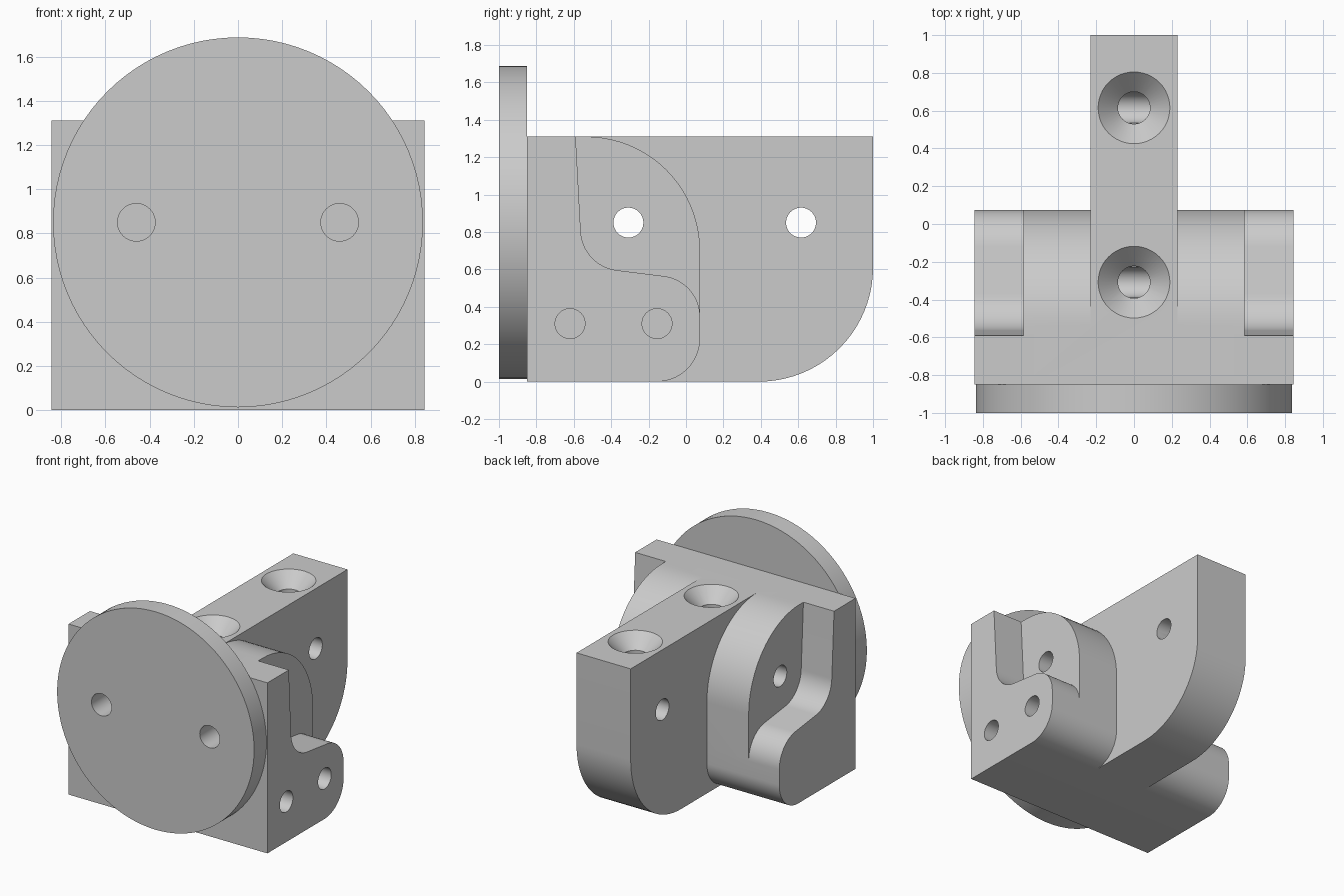
import bpy, bmesh, math
from mathutils import Vector, Matrix

cube = bpy.data.objects.get("Cube")
if cube:
    bpy.data.objects.remove(cube, do_unlink=True)

grey = bpy.data.materials.new("plain grey")
grey.use_nodes = True
COLOR = (0.6, 0.6, 0.6, 1)
grey.diffuse_color = COLOR
grey.node_tree.nodes["Principled BSDF"].inputs["Base Color"].default_value = COLOR


def make_object(name, bm):
    bmesh.ops.recalc_face_normals(bm, faces=bm.faces[:])
    mesh = bpy.data.meshes.new(name)
    bm.to_mesh(mesh)
    bm.free()
    mesh.materials.append(grey)
    ob = bpy.data.objects.new(name, mesh)
    bpy.context.collection.objects.link(ob)
    return ob


def rounded(corners, steps=20):
    """Turn (y, z, radius) corners into an outline with tangent arcs."""
    pts = []
    for i, (y, z, r) in enumerate(corners):
        p = Vector((y, z))
        if r == 0:
            pts.append(p)
            continue
        a = (Vector(corners[i - 1][:2]) - p).normalized()
        b = (Vector(corners[(i + 1) % len(corners)][:2]) - p).normalized()
        half = a.angle(b) / 2
        centre = p + (a + b).normalized() * (r / math.sin(half))
        start = p + a * (r / math.tan(half)) - centre
        end = p + b * (r / math.tan(half)) - centre
        sweep = start.angle(end)
        for k in range(steps + 1):
            t = k / steps
            pts.append(centre + (start * math.sin((1 - t) * sweep)
                                 + end * math.sin(t * sweep)) / math.sin(sweep))
    return pts


def extrude_x(name, corners, half_width):
    bm = bmesh.new()
    face = bm.faces.new([bm.verts.new((-half_width, p.x, p.y)) for p in rounded(corners)])
    side = bmesh.ops.extrude_face_region(bm, geom=[face])["geom"]
    bmesh.ops.translate(bm, vec=(2 * half_width, 0, 0),
                        verts=[v for v in side if isinstance(v, bmesh.types.BMVert)])
    return make_object(name, bm)


def rod(name, start, end, r1, r2=None, segments=48):
    """Cylinder or cone running from start to end."""
    start, end = Vector(start), Vector(end)
    axis = end - start
    turn = axis.to_track_quat('Z', 'Y').to_matrix().to_4x4()
    bm = bmesh.new()
    bmesh.ops.create_cone(bm, cap_ends=True, segments=segments, radius1=r1,
                          radius2=r1 if r2 is None else r2, depth=axis.length,
                          matrix=Matrix.Translation((start + end) / 2) @ turn)
    return make_object(name, bm)


def combine(target, tool, operation):
    mod = target.modifiers.new(operation, 'BOOLEAN')
    mod.operation, mod.solver, mod.object = operation, 'EXACT', tool
    bpy.context.view_layer.update()
    result = bpy.data.meshes.new_from_object(
        target.evaluated_get(bpy.context.evaluated_depsgraph_get()))
    target.modifiers.clear()
    target.data = result


FRONT, BACK, TOP = -0.85, 0.075, 1.31

# Central tongue, rounded hub and the S-shaped outer cheeks
body = extrude_x("bracket_body", [(FRONT, 0, 0), (1, 0, 0.61), (1, TOP, 0), (FRONT, TOP, 0)], 0.23)
hub = extrude_x("hub", [(FRONT, 0, 0), (BACK, 0, 0.23), (BACK, TOP, 0.61), (FRONT, TOP, 0)], 0.585)
cheeks = extrude_x("cheeks", [(FRONT, 0, 0), (BACK, 0, 0.23), (BACK, 0.54, 0.22),
                              (-0.553, 0.618, 0.22), (-0.59, TOP, 0), (FRONT, TOP, 0)], 0.845)
for part in (hub, cheeks):
    combine(body, part, 'UNION')
    bpy.data.objects.remove(part, do_unlink=True)

# Round front disc
disc = rod("front_disc", (0, -1, 0.85), (0, FRONT, 0.85), 0.837, segments=96)

# Cross holes with countersunk holes from the top that meet them
cutters = []
for y in (-0.308, 0.615):
    cutters += [rod("cross_hole", (-1, y, 0.85), (1, y, 0.85), 0.08),
                rod("top_hole", (0, y, 0.85), (0, y, 1.4), 0.085),
                rod("countersink", (0, y, TOP - 0.105), (0, y, TOP + 0.02), 0.085, 0.21)]
# Blind holes in the left cheek
for y in (-0.62, -0.155):
    cutters.append(rod("cheek_hole", (0.55, y, 0.31), (0.9, y, 0.31), 0.08))
for cutter in cutters:
    combine(body, cutter, 'DIFFERENCE')

# Blind holes through the disc into the body
for x in (-0.46, 0.46):
    hole = rod("disc_hole", (x, -1.1, 0.85), (x, -0.7, 0.85), 0.085)
    combine(disc, hole, 'DIFFERENCE')
    combine(body, hole, 'DIFFERENCE')
    cutters.append(hole)
for cutter in cutters:
    bpy.data.objects.remove(cutter, do_unlink=True)

# Merge flat regions and smooth the curved ones
for ob in (body, disc):
    bm = bmesh.new()
    bm.from_mesh(ob.data)
    bmesh.ops.remove_doubles(bm, verts=bm.verts[:], dist=0.0002)
    bmesh.ops.dissolve_limit(bm, angle_limit=0.005, verts=bm.verts[:], edges=bm.edges[:])
    bm.to_mesh(ob.data)
    bm.free()
    bpy.ops.object.select_all(action='DESELECT')
    ob.select_set(True)
    bpy.context.view_layer.objects.active = ob
    bpy.ops.object.shade_smooth_by_angle(angle=math.radians(25))
